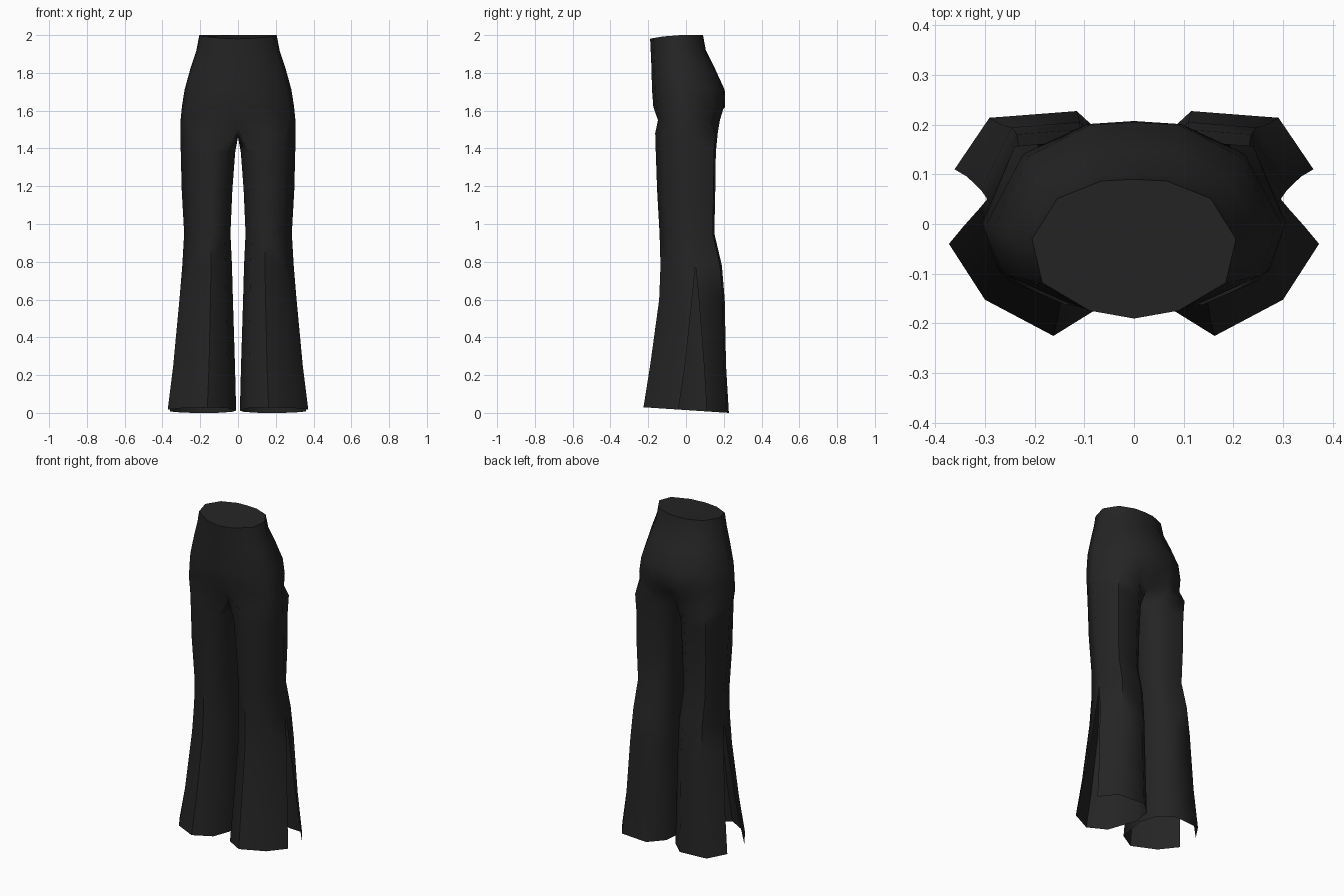
import bpy
import bmesh

cube = bpy.data.objects.get("Cube")
if cube:
    bpy.data.objects.remove(cube)

# Cloth colour
cloth = bpy.data.materials.new("black_cloth")
cloth.use_nodes = True
colour = (0.018, 0.018, 0.018, 1)
cloth.diffuse_color = colour
shader = cloth.node_tree.nodes["Principled BSDF"]
shader.inputs["Base Color"].default_value = colour
shader.inputs["Roughness"].default_value = 0.9

bm = bmesh.new()


def ring(shape, centre, half_width, front, middle, back, height):
    """Scale a unit outline to the given limits and add its vertices."""
    verts = []
    for u, v in shape:
        depth = back - middle if v > 0 else middle - front
        verts.append(bm.verts.new((centre + u * half_width, middle + v * depth, height)))
    return verts


def bridge(upper, lower):
    """Join two rows of vertices with quads, or a triangle at a shared point."""
    for i in range(len(upper) - 1):
        corners = [upper[i], upper[i + 1], lower[i + 1], lower[i]]
        bm.faces.new(list(dict.fromkeys(corners)))


# Hips: half outline from front centre round the side to back centre
hip_shape = [(0, -1), (.44, -.9), (.9, -.55), (1, 0), (.75, .68), (.32, .97), (0, 1)]
# height, half width, front, middle, back
hip_levels = [
    (2.0, .205, -.19, -.03, .09),
    (1.92, .22, -.187, -.03, .105),
    (1.83, .25, -.183, -.02, .15),
    (1.71, .283, -.18, -.01, .205),
    (1.62, .297, -.173, 0, .207),
    (1.55, .304, -.165, 0, .185),
]
hips = [ring(hip_shape, 0, w, f, m, b, z) for z, w, f, m, b in hip_levels]
hips[0][0].co.z -= .02
hips[0][1].co.z -= .016
hips[0][2].co.z -= .007
hips[-1][0].co.y = -.14
hips[-1][-1].co.y = .15
for upper, lower in zip(hips, hips[1:]):
    bridge(upper, lower)
bm.faces.new(hips[0])

# Leg outline: front to back round the outside, then along the inside
outer_shape = [(-.16, -1), (.6, -.72), (1, 0), (.55, .93), (-.42, 1)]
inner_shape = [(-.88, .6), (-1, 0), (-.74, -.75)]

# Crotch: top of the leg, with its inner points on the centre line
thigh = ring(outer_shape, .16, .145, -.163, .005, .168, 1.48)
crotch = [bm.verts.new(p) for p in [(0, .11, 1.49), (0, .02, 1.46), (0, -.1, 1.5)]]
bridge(hips[-1], [crotch[2]] + thigh + [crotch[0]])

# height, inside edge, outside edge, front, middle, back, half slit width
leg_levels = [
    (1.38, .015, .303, -.16, .01, .158, 0),
    (1.18, .03, .298, -.153, .02, .155, 0),
    (.95, .04, .285, -.14, .035, .15, 0),
    (.78, .032, .295, -.135, .05, .19, 0),
    (.6, .027, .31, -.142, .05, .205, .018),
    (.25, .016, .343, -.19, .045, .212, .05),
    (.015, .01, .372, -.225, .035, .227, .075),
]
front_row = thigh[:3]
back_row = thigh[2:] + crotch + thigh[:1]
for z, inside, outside, front, middle, back, slit in leg_levels:
    points = ring(outer_shape + inner_shape, (inside + outside) / 2,
                  (outside - inside) / 2, front, middle, back, z)
    front_edge = back_edge = points[2]
    # Side slit: the outer seam parts into two edges
    if slit:
        back_edge = bm.verts.new(front_edge.co)
        front_edge.co.y -= slit
        back_edge.co.y += slit
        back_edge.co.x -= slit * .15
    new_front = points[:2] + [front_edge]
    new_back = [back_edge] + points[3:] + points[:1]
    bridge(front_row, new_front)
    bridge(back_row, new_back)
    front_row, back_row = new_front, new_back

# Hem slopes down towards the back
for v in set(front_row + back_row):
    v.co.z -= v.co.y * .066

bmesh.ops.recalc_face_normals(bm, faces=bm.faces[:])
top = max(bm.faces, key=lambda f: f.calc_center_median().z)
if top.normal.z < 0:
    bmesh.ops.reverse_faces(bm, faces=bm.faces[:])

mesh = bpy.data.meshes.new("trousers")
bm.to_mesh(mesh)
bm.free()
mesh.materials.append(cloth)
trousers = bpy.data.objects.new("trousers", mesh)
bpy.context.collection.objects.link(trousers)

# Smooth cloth with a crisp waist edge
bpy.ops.object.select_all(action="DESELECT")
trousers.select_set(True)
bpy.context.view_layer.objects.active = trousers
bpy.ops.object.shade_smooth_by_angle(angle=1.0)

# Other half
mirror = trousers.modifiers.new("other_half", "MIRROR")
mirror.use_clip = True
mirror.merge_threshold = .001
